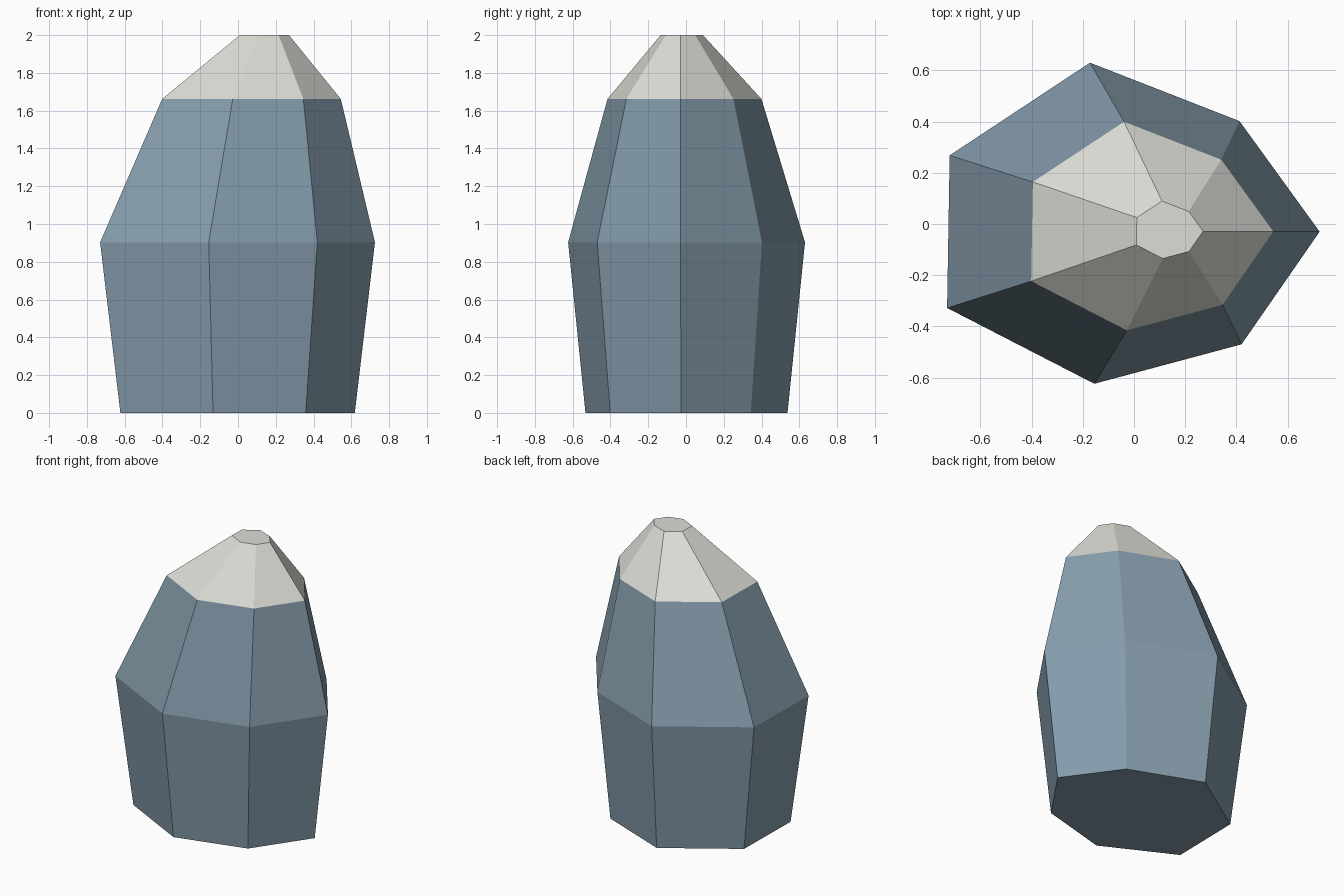
import bpy, bmesh

if "Cube" in bpy.data.objects:
    bpy.data.objects.remove(bpy.data.objects["Cube"])

# Irregular seven-sided outline at the widest height
OUTLINE = [(0.725, -0.03), (0.412, 0.402), (-0.172, 0.63), (-0.72, 0.268),
           (-0.73, -0.328), (-0.155, -0.624), (0.42, -0.47)]

# Rings: height, outline scale, x shift, y shift
BASE = (0.0, 0.853, 0.0, 0.0)
WAIST = (0.903, 1.0, 0.0, 0.0)
SNOW_LINE = (1.662, 0.65, 0.073, -0.01)
SUMMIT = (2.0, 0.179, 0.14, -0.023)


def material(name, color):
    mat = bpy.data.materials.new(name)
    mat.diffuse_color = (*color, 1.0)
    mat.use_nodes = True
    mat.node_tree.nodes["Principled BSDF"].inputs["Base Color"].default_value = mat.diffuse_color
    return mat


def ring(bm, level):
    z, s, dx, dy = level
    return [bm.verts.new((x * s + dx, y * s + dy, z)) for x, y in OUTLINE]


def loft(name, levels, mat, cap_bottom=False, cap_top=False):
    """Flat-faced shell through a stack of rings."""
    bm = bmesh.new()
    rings = [ring(bm, level) for level in levels]
    n = len(OUTLINE)
    for lo, hi in zip(rings, rings[1:]):
        for i in range(n):
            j = (i + 1) % n
            bm.faces.new((lo[i], lo[j], hi[j], hi[i]))
    if cap_bottom:
        bm.faces.new(rings[0][::-1])
    if cap_top:
        bm.faces.new(rings[-1])
    mesh = bpy.data.meshes.new(name)
    bm.to_mesh(mesh)
    bm.free()
    mesh.materials.append(mat)
    obj = bpy.data.objects.new(name, mesh)
    bpy.context.collection.objects.link(obj)
    return obj


slate = material("slate_blue", (0.235, 0.333, 0.41))
snow = material("snow_white", (0.73, 0.73, 0.68))

# Rock body, open where the snow cap joins it
loft("rock_body", [BASE, WAIST, SNOW_LINE], slate, cap_bottom=True)
# Snow cap with a small flat summit
loft("snow_cap", [SNOW_LINE, SUMMIT], snow, cap_top=True)
